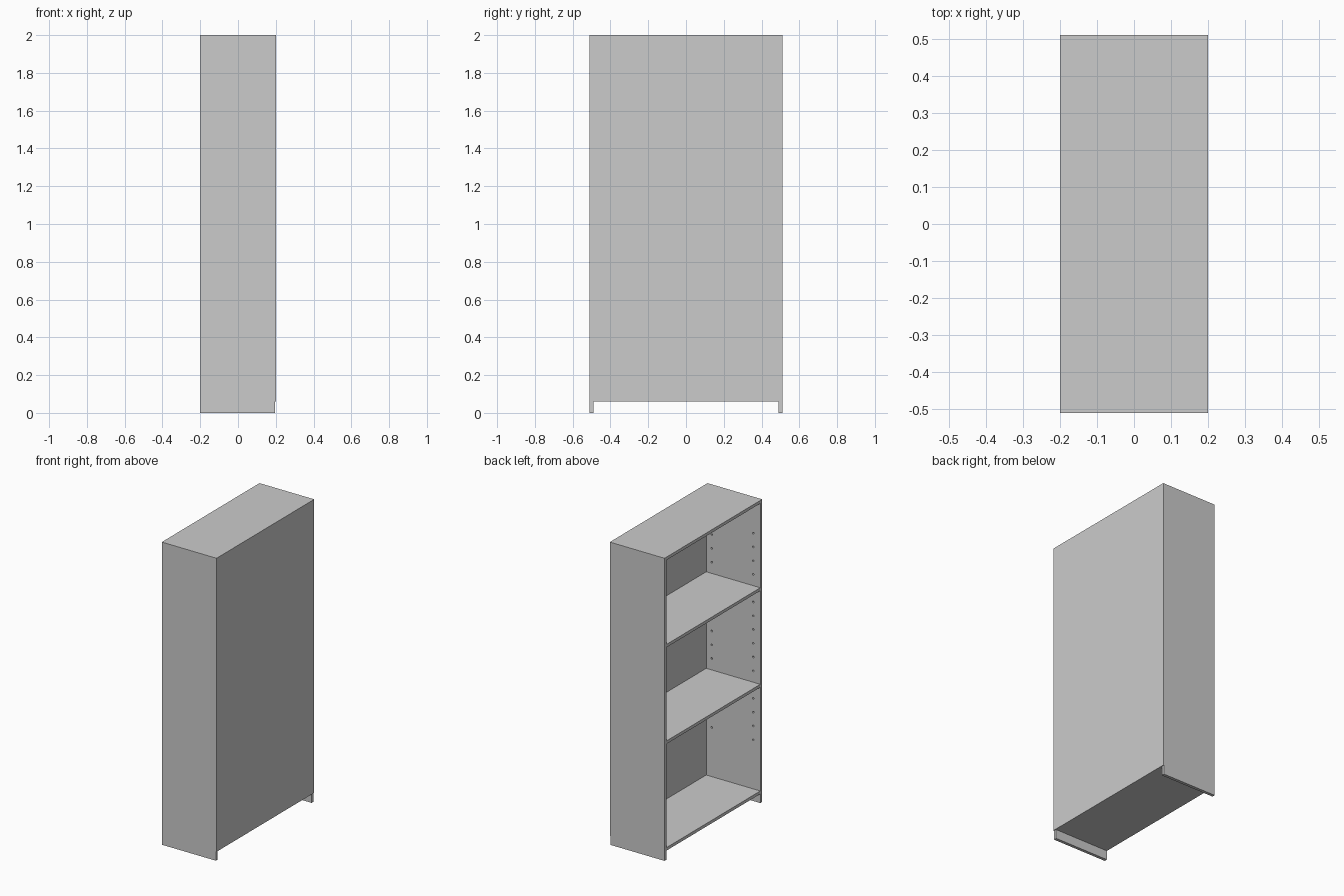
import bpy
import bmesh
from mathutils import Matrix, Vector

if "Cube" in bpy.data.objects:
    bpy.data.objects.remove(bpy.data.objects["Cube"], do_unlink=True)

# Overall sizes
HALF_DEPTH, HALF_WIDTH, HEIGHT = 0.2, 0.51, 2.0
BOARD, BACK = 0.02, 0.005
INNER = HALF_WIDTH - BOARD
BACK_X = HALF_DEPTH - BACK
FOOT = 0.06

# Single painted finish
paint = bpy.data.materials.new("light_grey_paint")
paint.use_nodes = True
colour = (0.6, 0.6, 0.6, 1)
paint.diffuse_color = colour
paint.node_tree.nodes["Principled BSDF"].inputs["Base Color"].default_value = colour


def add_object(name, bm):
    mesh = bpy.data.meshes.new(name)
    bm.to_mesh(mesh)
    bm.free()
    mesh.materials.append(paint)
    obj = bpy.data.objects.new(name, mesh)
    bpy.context.collection.objects.link(obj)
    return obj


def board(name, low, high):
    """Box-shaped board between two opposite corners."""
    low, high = Vector(low), Vector(high)
    bm = bmesh.new()
    place = Matrix.Translation((low + high) / 2) @ Matrix.Diagonal((*(high - low), 1))
    bmesh.ops.create_cube(bm, size=1, matrix=place)
    return add_object(name, bm)


def drill_pin_holes(panel, side):
    """Cut two columns of blind shelf-pin holes in the panel's inner face."""
    bm = bmesh.new()
    for x in (-0.148, 0.155):
        for row in range(16):
            place = (Matrix.Translation((x, side * INNER, 0.405 + row * 0.091))
                     @ Matrix.Rotation(1.5707963, 4, "X"))
            bmesh.ops.create_cone(bm, cap_ends=True, segments=12, radius1=0.006,
                                  radius2=0.006, depth=0.024, matrix=place)
    cutter = add_object("pin_hole_cutter", bm)
    cutter.hide_render = True
    cut = panel.modifiers.new("pin_holes", "BOOLEAN")
    cut.operation, cut.solver, cut.object = "DIFFERENCE", "EXACT", cutter
    graph = bpy.context.evaluated_depsgraph_get()
    drilled = bpy.data.meshes.new_from_object(panel.evaluated_get(graph))
    panel.modifiers.clear()
    panel.data = drilled
    bpy.data.objects.remove(cutter, do_unlink=True)


# Side panels, reaching the floor
for name, side in (("side_panel_near", -1), ("side_panel_far", 1)):
    edges = sorted((side * INNER, side * HALF_WIDTH))
    panel = board(name, (-HALF_DEPTH, edges[0], 0), (BACK_X, edges[1], HEIGHT))
    drill_pin_holes(panel, side)

# Horizontal boards between the sides
for name, base in (("bottom_board", FOOT), ("lower_shelf", 0.765),
                   ("upper_shelf", 1.403), ("top_board", HEIGHT - BOARD)):
    board(name, (-HALF_DEPTH, -INNER, base), (BACK_X, INNER, base + BOARD))

# Thin backing sheet
board("back_panel", (BACK_X, -HALF_WIDTH, FOOT), (HALF_DEPTH, HALF_WIDTH, HEIGHT))
